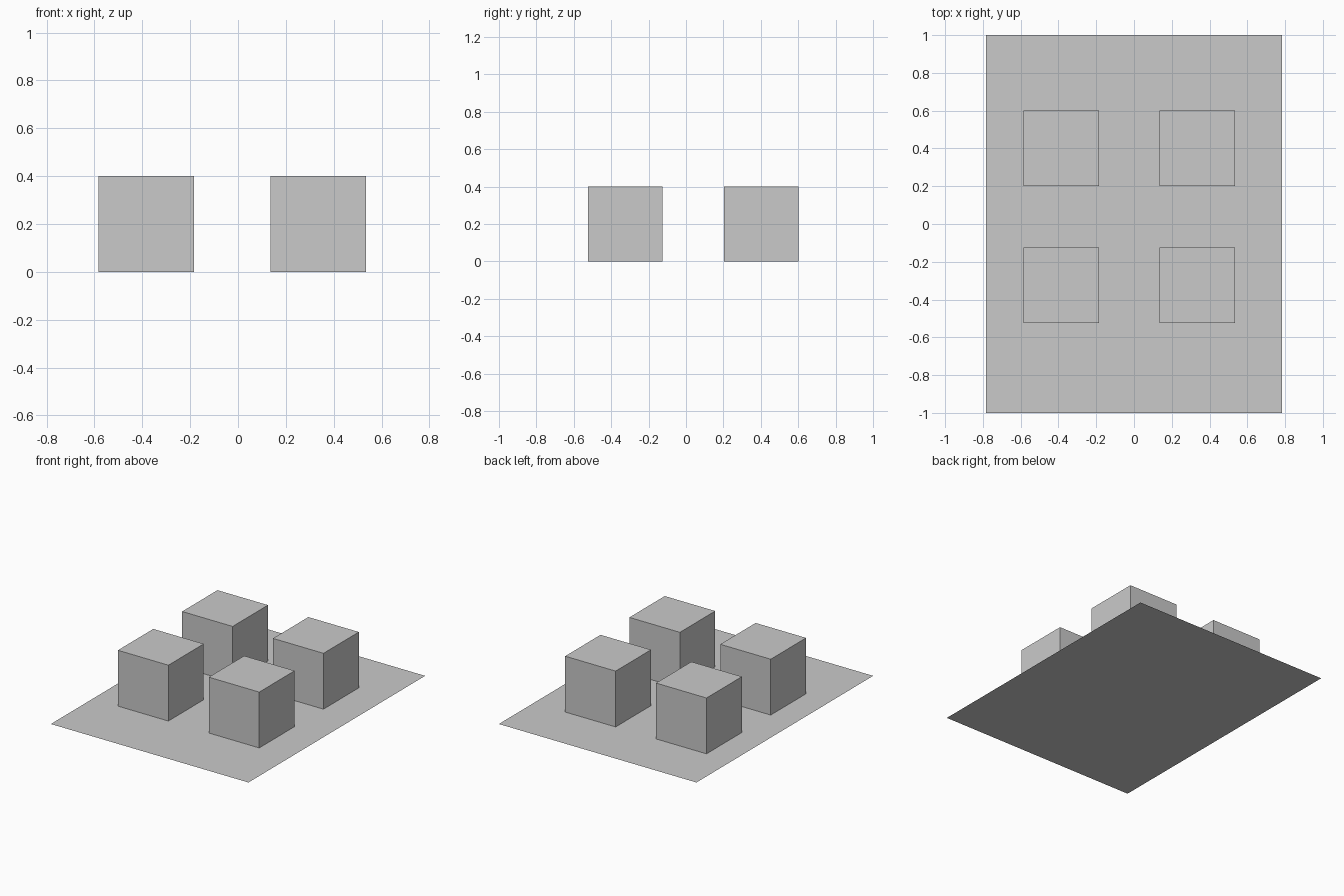
import bpy

default = bpy.data.objects.get("Cube")
if default:
    bpy.data.objects.remove(default, do_unlink=True)

# One plain grey for every part
grey = bpy.data.materials.new("light_grey")
grey.use_nodes = True
colour = (0.59, 0.59, 0.59, 1)
grey.diffuse_color = colour
grey.node_tree.nodes["Principled BSDF"].inputs["Base Color"].default_value = colour


def finish(name, scale):
    obj = bpy.context.object
    obj.name = name
    obj.scale = scale
    bpy.ops.object.transform_apply(location=False, rotation=False, scale=True)
    obj.data.materials.append(grey)


# Flat ground sheet
bpy.ops.mesh.primitive_plane_add(size=1, location=(0, 0, 0))
finish("ground_sheet", (1.566, 2, 1))

# Four blocks standing in a grid, slightly off centre
SIDE = 0.4
for row, y in (("front", -0.325), ("back", 0.402)):
    for side, x in (("right", -0.384), ("left", 0.336)):
        bpy.ops.mesh.primitive_cube_add(size=1, location=(x, y, SIDE / 2))
        finish(f"{row}_{side}_block", (SIDE, SIDE, SIDE))
